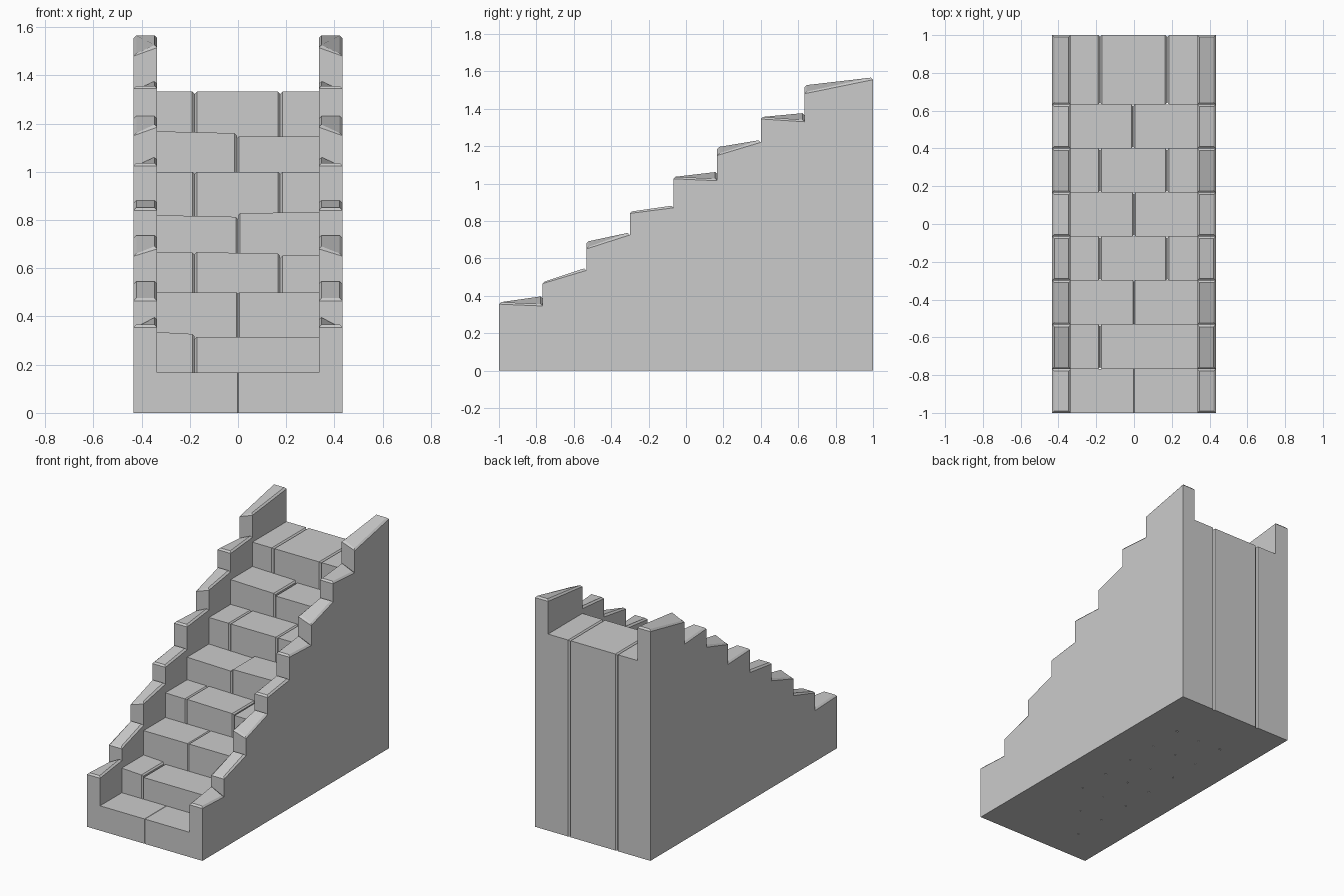
import bpy, bmesh

if "Cube" in bpy.data.objects:
    bpy.data.objects.remove(bpy.data.objects["Cube"])

IN, OUT = 0.335, 0.433                      # inner and outer face of the side walls
YS = [-1, -0.767, -0.533, -0.3, -0.067, 0.167, 0.4, 0.633, 1]


def finish(bm, name):
    bmesh.ops.recalc_face_normals(bm, faces=bm.faces[:])
    me = bpy.data.meshes.new(name)
    bm.to_mesh(me)
    bm.free()
    ob = bpy.data.objects.new(name, me)
    bpy.context.collection.objects.link(ob)
    return ob


def skin(bm, rings):
    """Close a stack of four-sided rings into a solid."""
    loops = [[bm.verts.new(p) for p in r] for r in rings]
    bm.faces.new(loops[0])
    bm.faces.new(loops[-1])
    for a, b in zip(loops, loops[1:]):
        for i in range(4):
            j = (i + 1) % 4
            bm.faces.new((a[i], a[j], b[j], b[i]))


def stone(x0, x1, y0, y1, zl, zr, groove, name):
    """Full-height block; edges beside a seam are chamfered."""
    bm = bmesh.new()
    xy = [(x0, y0), (x1, y0), (x1, y1), (x0, y1)]
    skin(bm, [[(x, y, 0) for x, y in xy],
              [(x, y, zl if x == x0 else zr) for x, y in xy]])
    edges = []
    for e in bm.edges:
        a, b = (v.co for v in e.verts)
        seam = abs(a.x - b.x) < 1e-6 and abs(a.x) < IN - 0.01
        if seam and max(a.z, b.z) > 0.01:
            edges.append(e)
    if edges:
        bmesh.ops.bevel(bm, geom=edges, offset=groove, segments=1,
                        affect='EDGES', profile=0.5)
    return finish(bm, name)


# Steps: per row the seam positions, then left/right top height of each stone
ROWS = [
    ([0], [(.168, .168), (.168, .168)], .002),
    ([-.18], [(.335, .327), (.315, .315)], .009),
    ([0], [(.5, .5), (.5, .5)], .006),
    ([-.18, .175], [(.667, .665), (.667, .66), (.652, .652)], .009),
    ([0], [(.82, .813), (.828, .833)], .009),
    ([-.18, .175], [(1.0, 1.0)] * 3, .009),
    ([-.005], [(1.168, 1.16), (1.147, 1.147)], .009),
    ([-.18, .175], [(1.333, 1.333)] * 3, .01),
]
for r, (seams, tops, groove) in enumerate(ROWS):
    xs = [-IN] + seams + [IN]
    for k, (zl, zr) in enumerate(tops):
        stone(xs[k], xs[k + 1], YS[r], YS[r + 1], zl, zr, groove,
              f"step_{r + 1}_stone_{k + 1}")

# Side walls: heights at outer front, outer back, inner front, inner back
CAPS = [
    (.355, .345, .355, .385), (.465, .535, .465, .535),
    (.65, .725, .68, .725), (.84, .87, .84, .87),
    (1.025, 1.015, 1.025, 1.05), (1.15, 1.22, 1.185, 1.22),
    (1.345, 1.33, 1.345, 1.365), (1.48, 1.555, 1.515, 1.555),
]
bm = bmesh.new()
c = 0.011
for r, (of, ob_, nf, nb) in enumerate(CAPS):
    y0, y1 = YS[r], YS[r + 1]
    xy = [(IN, y0), (OUT, y0), (OUT, y1), (IN, y1)]
    inset = [(IN + c, y0 + c), (OUT - c, y0 + c), (OUT - c, y1 - c), (IN + c, y1 - c)]
    zs = (nf, of, ob_, nb)
    skin(bm, [[(x, y, 0) for x, y in xy],
              [(x, y, z) for (x, y), z in zip(xy, zs)],
              [(x, y, z + c) for (x, y), z in zip(inset, zs)]])
wall = finish(bm, "side_walls")
wall.modifiers.new("Mirror", 'MIRROR').use_mirror_merge = False
